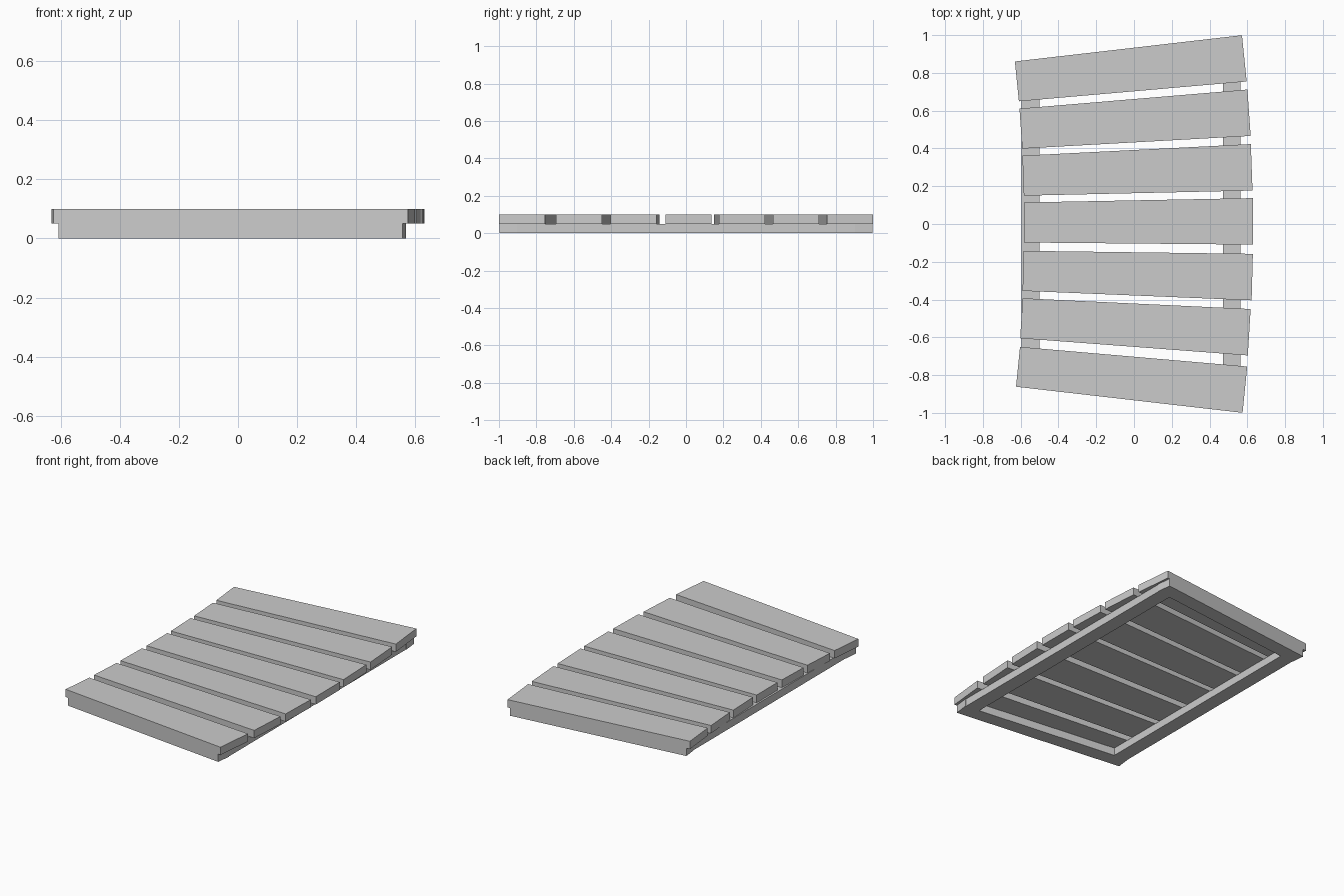
import bpy, bmesh
from mathutils import Vector

if "Cube" in bpy.data.objects:
    bpy.data.objects.remove(bpy.data.objects["Cube"])

T = 0.05            # thickness of each layer
RAIL = 0.095        # frame member width
W_LEFT, W_RIGHT = 0.212, 0.246   # plank taper


def prism(name, pts, z0, z1):
    """Extrude a flat outline between two heights."""
    bm = bmesh.new()
    face = bm.faces.new([bm.verts.new((p[0], p[1], z0)) for p in pts])
    ext = bmesh.ops.extrude_face_region(bm, geom=[face])
    top = [v for v in ext["geom"] if isinstance(v, bmesh.types.BMVert)]
    bmesh.ops.translate(bm, verts=top, vec=(0, 0, z1 - z0))
    bmesh.ops.recalc_face_normals(bm, faces=bm.faces)
    me = bpy.data.meshes.new(name)
    bm.to_mesh(me)
    bm.free()
    ob = bpy.data.objects.new(name, me)
    bpy.context.collection.objects.link(ob)
    return ob


def plank_outline(xl, yl, xr, yr):
    """Tapered board around a centre line, ends square to that line."""
    a, b = Vector((xl, yl)), Vector((xr, yr))
    d = (b - a).normalized()
    n = Vector((-d.y, d.x))
    return [a + n * W_LEFT / 2, b + n * W_RIGHT / 2,
            b - n * W_RIGHT / 2, a - n * W_LEFT / 2]


def at_x(p, q, x):
    """Point on the line p-q at a given x."""
    return p.lerp(q, (x - p.x) / (q.x - p.x))


# Fanned planks: centre line left x, left y, right x, right y
lines = [
    (-0.620, 0.755, 0.584, 0.877),
    (-0.599, 0.505, 0.609, 0.589),
    (-0.587, 0.256, 0.623, 0.300),
    (-0.583, 0.008, 0.630, 0.014),
    (-0.587, -0.248, 0.626, -0.281),
    (-0.596, -0.499, 0.610, -0.573),
    (-0.614, -0.756, 0.587, -0.877),
]
outlines = [plank_outline(*l) for l in lines]
for i, o in enumerate(outlines):
    prism(f"plank_{i + 1}", o, T, 2 * T)


# End rails follow the outer edges of the first and last planks
def end_rail(name, p, q, side):
    a, b = at_x(p, q, -0.607), at_x(p, q, 0.557)
    d = (b - a).normalized()
    inward = Vector((-d.y, d.x)) * -side * RAIL
    c, e = b + inward, a + inward
    prism(name, [a, b, c, e], 0, T)
    return e, c


back = end_rail("back_end_rail", outlines[0][0], outlines[0][1], 1)
front = end_rail("front_end_rail", outlines[-1][3], outlines[-1][2], -1)

# Straight side rails run between the end rails
for name, x0 in (("left_side_rail", -0.595), ("right_side_rail", 0.470)):
    x1 = x0 + RAIL
    prism(name, [at_x(*front, x0), at_x(*front, x1),
                 at_x(*back, x1), at_x(*back, x0)], 0, T)
